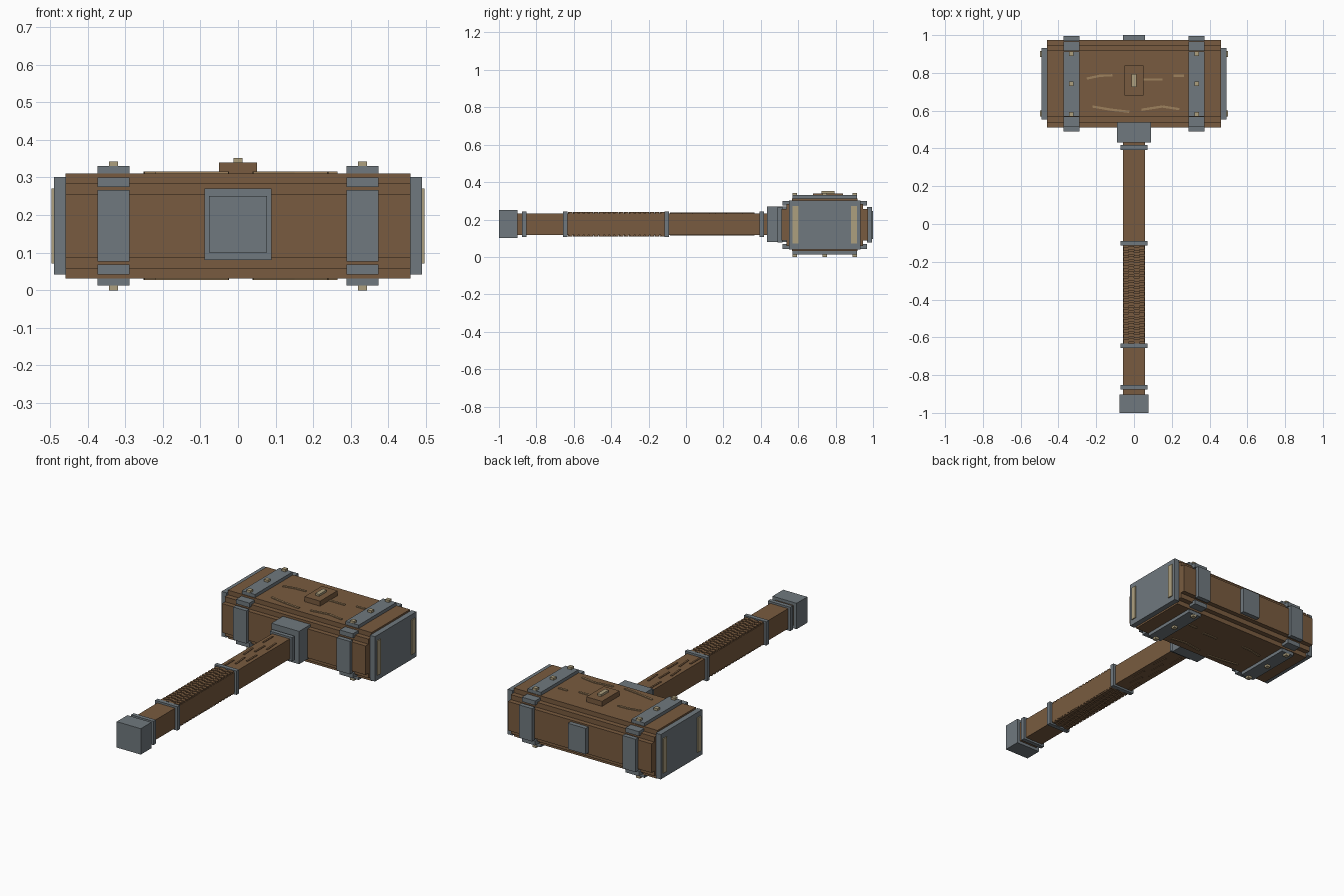
import bpy, bmesh, math
from mathutils import Matrix, Vector

cube = bpy.data.objects.get("Cube")
if cube:
    bpy.data.objects.remove(cube, do_unlink=True)


def material(name, rgb):
    m = bpy.data.materials.new(name)
    m.use_nodes = True
    m.diffuse_color = (*rgb, 1)
    m.node_tree.nodes["Principled BSDF"].inputs["Base Color"].default_value = (*rgb, 1)
    return m


WOOD = material("brown wood", (0.19, 0.105, 0.05))
IRON = material("grey iron", (0.16, 0.19, 0.21))
BRASS = material("pale brass", (0.42, 0.35, 0.21))
GRAIN = material("light grain", (0.34, 0.22, 0.11))

MID_Y, MID_Z = 0.742, 0.171    # centre of the head
GRIP_Z = 0.175                 # centre line of the handle


def finish(name, bm, mat):
    bmesh.ops.recalc_face_normals(bm, faces=bm.faces)
    mesh = bpy.data.meshes.new(name)
    bm.to_mesh(mesh)
    bm.free()
    mesh.materials.append(mat)
    obj = bpy.data.objects.new(name, mesh)
    bpy.context.collection.objects.link(obj)
    return obj


def add_box(bm, centre, size, turn=0.0):
    mat = (Matrix.Translation(centre) @ Matrix.Rotation(turn, 4, 'Z')
           @ Matrix.Diagonal((*size, 1)))
    bmesh.ops.create_cube(bm, size=1, matrix=mat)


def boxes(name, mat, items):
    bm = bmesh.new()
    for item in items:
        add_box(bm, *item)
    return finish(name, bm, mat)


# Hammer head: stepped cross-section extruded along x
quarter = [(0.232, 0.084), (0.205, 0.084), (0.205, 0.113),
           (0.176, 0.113), (0.176, 0.14)]
profile = []
for sy, sz in ((1, 1), (-1, 1), (-1, -1), (1, -1)):
    pts = quarter if sy * sz > 0 else quarter[::-1]
    profile += [(sy * y, sz * z) for y, z in pts]
bm = bmesh.new()
face = bm.faces.new([bm.verts.new((-0.46, MID_Y + y, MID_Z + z)) for y, z in profile])
ext = bmesh.ops.extrude_face_region(bm, geom=[face])
moved = [v for v in ext["geom"] if isinstance(v, bmesh.types.BMVert)]
bmesh.ops.translate(bm, verts=moved, vec=Vector((0.92, 0, 0)))
finish("hammer_head", bm, WOOD)

# Iron bands, rivets, end caps and inlays, one set per side
for s, side in ((1, "left"), (-1, "right")):
    x = s * 0.332
    plates, rivets = [], []
    for d in (1, -1):
        plates.append(((x, MID_Y, MID_Z + d * 0.146), (0.085, 0.345, 0.026)))
        plates.append(((x, MID_Y + d * 0.24, MID_Z), (0.085, 0.026, 0.19)))
        for e in (1, -1):
            plates.append(((x, MID_Y + d * 0.2, MID_Z + e * 0.116), (0.085, 0.05, 0.026)))
        for row in (-1, 0, 1):
            rivets.append(((x, MID_Y + row * 0.16, MID_Z + d * 0.163), (0.024, 0.024, 0.018)))
    boxes(side + "_band", IRON, plates)
    boxes(side + "_rivets", BRASS, rivets)
    boxes(side + "_end_cap", IRON, [((s * 0.475, MID_Y, MID_Z), (0.032, 0.38, 0.26))])
    boxes(side + "_cap_inlays", BRASS,
          [((s * 0.492, MID_Y + d * 0.157, MID_Z), (0.01, 0.032, 0.2)) for d in (1, -1)])

# Raised block on top, and the plate on the back of the head
boxes("top_block", WOOD, [((0, 0.76, 0.322), (0.1, 0.16, 0.036))])
boxes("top_block_pin", BRASS, [((0, 0.76, 0.342), (0.024, 0.07, 0.02))])
boxes("back_plate", IRON, [((0, 0.984, MID_Z), (0.114, 0.032, 0.15))])

# Carved grain: chains of thin strips, on top and underneath
chains = [[(-0.25, 0.77), (-0.18, 0.785), (-0.115, 0.787)],
          [(0.05, 0.765), (0.15, 0.765)],
          [(0.21, 0.785), (0.265, 0.785)],
          [(-0.22, 0.622), (-0.12, 0.605), (-0.025, 0.594)],
          [(0.04, 0.605), (0.15, 0.622), (0.24, 0.608)]]
strips = []
for chain in chains:
    for (xa, ya), (xb, yb) in zip(chain, chain[1:]):
        for z in (MID_Z + 0.14, MID_Z - 0.14):
            strips.append((((xa + xb) / 2, (ya + yb) / 2, z),
                           (math.hypot(xb - xa, yb - ya), 0.012, 0.009),
                           math.atan2(yb - ya, xb - xa)))
boxes("head_grain", GRAIN, strips)

# Handle with collar, pommel and rings
boxes("handle", WOOD, [((0, -0.22, GRIP_Z), (0.114, 1.4, 0.116))])
boxes("collar", IRON, [((0, 0.487, GRIP_Z), (0.178, 0.11, 0.19))])
boxes("pommel", IRON, [((0, -0.951, GRIP_Z), (0.154, 0.098, 0.15))])
boxes("handle_rings", IRON, [((0, y, GRIP_Z), (0.142, 0.024, 0.138))
                             for y in (0.405, -0.103, -0.645, -0.865)])

# Grip ridges: staggered rows of short slats above and below
slats = []
for row in range(19):
    for col in range(4):
        y = -0.622 + row * 0.0272 + (col % 2) * 0.007
        for d in (1, -1):
            slats.append((((col - 1.5) * 0.028, y, GRIP_Z + d * 0.06), (0.028, 0.019, 0.012)))
boxes("grip_ridges", WOOD, slats)

# Shallow grain on the upper handle
marks = []
for i in range(7):
    for d in (1, -1):
        marks.append((((i % 3 - 1) * 0.032, -0.04 + i * 0.06, GRIP_Z + d * 0.058),
                      (0.01, 0.09, 0.007), 0.08 * (i % 2)))
boxes("handle_grain", WOOD, marks)
